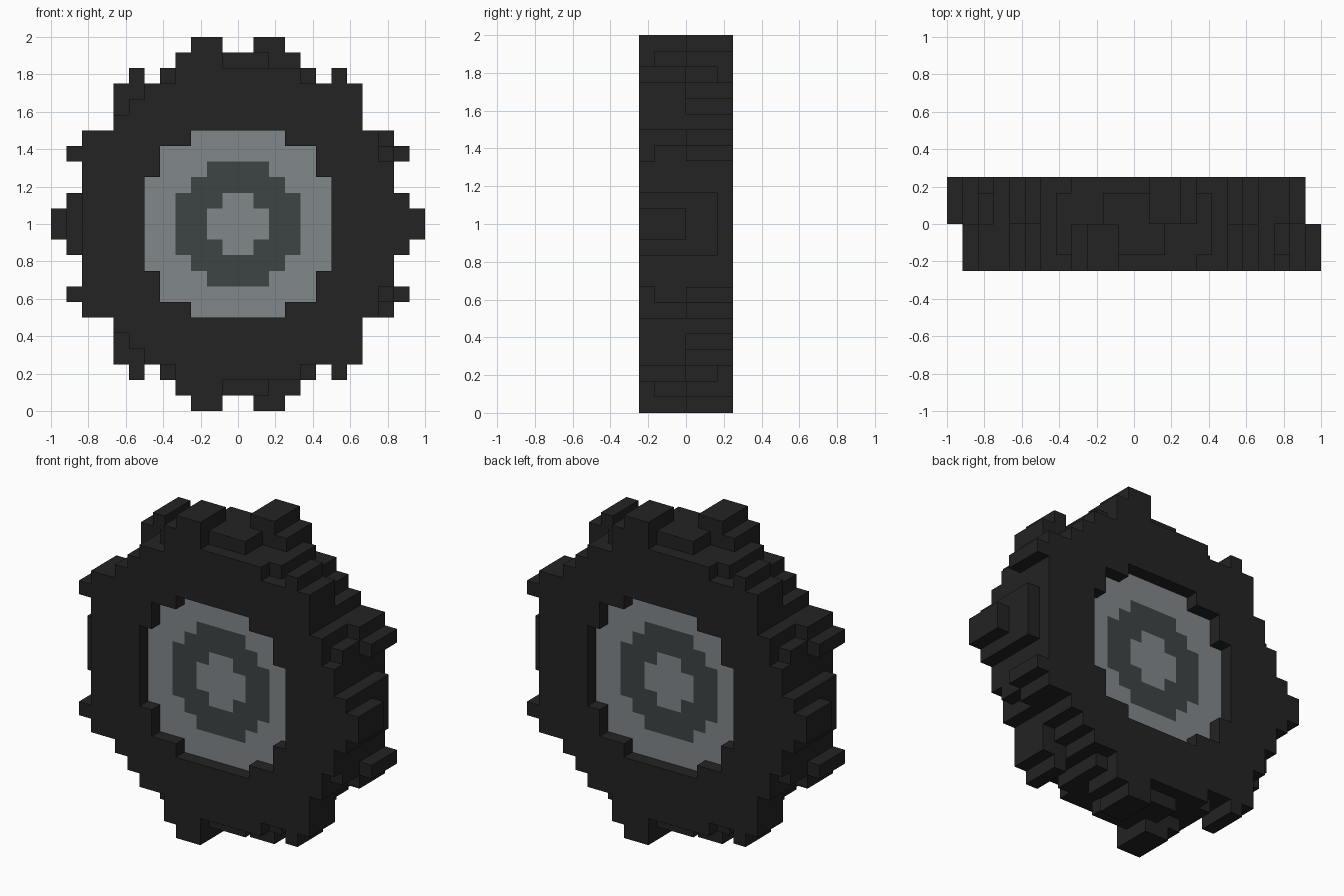
import bpy
import bmesh
from mathutils import Vector

if "Cube" in bpy.data.objects:
    bpy.data.objects.remove(bpy.data.objects["Cube"])

U = 1 / 12  # block size: the wheel is 24 x 6 x 24 blocks


def material(name, rgb):
    lin = [((c / 255 + 0.055) / 1.055) ** 2.4 for c in rgb]
    m = bpy.data.materials.new(name)
    m.diffuse_color = (*lin, 1)
    m.use_nodes = True
    m.node_tree.nodes["Principled BSDF"].inputs["Base Color"].default_value = m.diffuse_color
    return m


rubber = material("black rubber", (35, 35, 35))
steel = material("light grey metal", (129, 136, 138))
dark = material("dark grey metal", (61, 67, 67))

# Tread rows from the axle outwards: x spans filled in each row
OUTER = [[(-10, 12)], [(-10, 11)], [(-10, 10)], [(-10, 10)], [(-11, 9)], [(-10, 9)],
         [(-8, 8)], [(-7, 8)], [(-6, 8)], [(-4, 4), (6, 7)], [(-4, -1)], [(-3, -1)]]
INNER = [[(-11, 12)], [(-11, 11)], [(-10, 10)], [(-10, 10)], [(-11, 10)], [(-10, 9)],
         [(-8, 8)], [(-7, 8)], [(-6, 8)], [(-5, 5), (6, 7)], [(-4, 2)], [(-3, -1)]]


def disc(half_widths, layers):
    """Stepped disc, mirrored up and down; half_widths run outwards from the axle."""
    return {(x, y, z) for k, w in enumerate(half_widths)
            for x in range(-w, w) for z in (k, -k - 1) for y in layers}


# Tyre: front half mirrored vertically, back half is its half-turn about z
tyre = set()
for y, rows in ((-3, OUTER), (-2, INNER), (-1, INNER)):
    for k, spans in enumerate(rows):
        for a, b in spans:
            for x in range(a, b):
                for z in (k, -k - 1):
                    tyre.add((x, y, z))
                    tyre.add((-x - 1, -y - 1, z))

# Hub: sunk one block below the tyre walls on both sides
hub = [6, 6, 6, 5, 5, 3]
tyre -= disc(hub, range(-3, 3))
cap = disc([2, 1], range(-2, 2))
ring = disc([4, 4, 3, 2], range(-2, 2)) - cap
rim = disc(hub, range(-2, 2)) - ring - cap
solid = tyre | cap | ring | rim


def build(name, cells, mat):
    """Make a mesh from the outward block faces of one part."""
    bm = bmesh.new()
    verts = {}
    for c in sorted(cells):
        for axis in range(3):
            for side in (0, 1):
                n = list(c)
                n[axis] += 2 * side - 1
                if tuple(n) in solid:
                    continue
                u, v = (axis + 1) % 3, (axis + 2) % 3
                corners = []
                for du, dv in ((0, 0), (1, 0), (1, 1), (0, 1)):
                    p = list(c)
                    p[axis] += side
                    p[u] += du
                    p[v] += dv
                    p = tuple(p)
                    if p not in verts:
                        verts[p] = bm.verts.new(Vector(p) * U + Vector((0, 0, 1)))
                    corners.append(verts[p])
                bm.faces.new(corners if side else corners[::-1])
    mesh = bpy.data.meshes.new(name)
    bm.to_mesh(mesh)
    bm.free()
    mesh.materials.append(mat)
    bpy.context.collection.objects.link(bpy.data.objects.new(name, mesh))


build("tyre", tyre, rubber)
build("rim", rim, steel)
build("hub_ring", ring, dark)
build("hub_cap", cap, steel)
